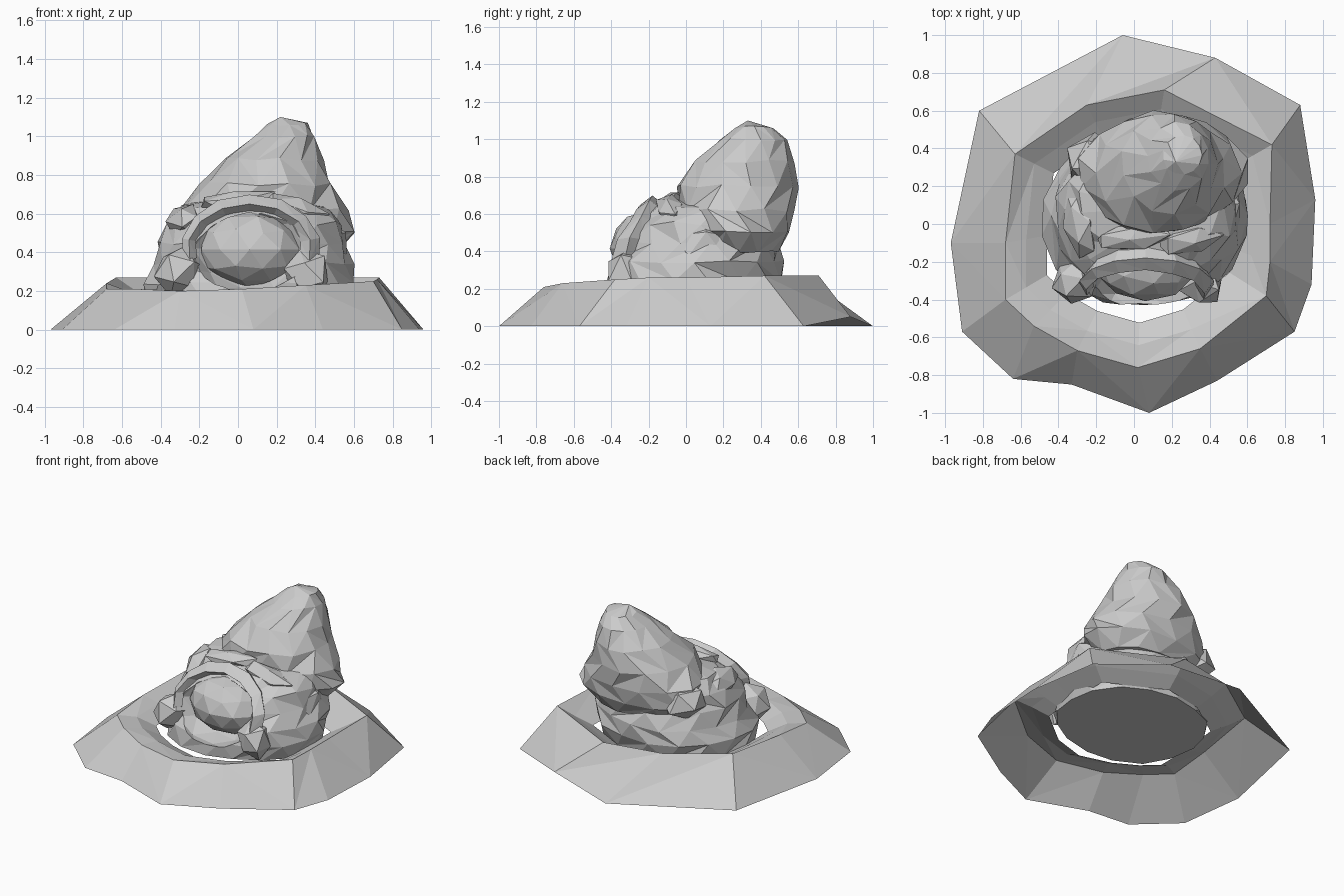
import bpy, bmesh, math, random
from mathutils import Vector, Euler

if "Cube" in bpy.data.objects:
    bpy.data.objects.remove(bpy.data.objects["Cube"])

random.seed(7)


def finish(name, bm):
    bmesh.ops.recalc_face_normals(bm, faces=bm.faces)
    me = bpy.data.meshes.new(name)
    bm.to_mesh(me)
    bm.free()
    ob = bpy.data.objects.new(name, me)
    bpy.context.collection.objects.link(ob)
    return ob


def bridge(bm, rings):
    for a, b in zip(rings, rings[1:]):
        n = len(a)
        for i in range(n):
            j = (i + 1) % n
            if i % 2:
                bm.faces.new((a[i], a[j], b[j]))
                bm.faces.new((a[i], b[j], b[i]))
            else:
                bm.faces.new((a[i], a[j], b[i]))
                bm.faces.new((a[j], b[j], b[i]))


def stacked_rock(name, levels, tip, sides, rough):
    """Closed rock lofted through (z, x0, x1, y0, y1) outlines."""
    bm = bmesh.new()
    rings = []
    for k, (z, x0, x1, y0, y1) in enumerate(levels):
        ring = []
        for i in range(sides):
            a = math.tau * (i + 0.5 * (k % 2)) / sides
            r = 1 + random.uniform(-rough, rough)
            ring.append(bm.verts.new((
                (x0 + x1) / 2 + (x1 - x0) / 2 * r * math.cos(a),
                (y0 + y1) / 2 + (y1 - y0) / 2 * r * math.sin(a),
                z + random.uniform(-rough, rough) * 0.3)))
        rings.append(ring)
    bridge(bm, rings)
    bm.faces.new(rings[0])
    top = bm.verts.new(tip)
    for i in range(sides):
        bm.faces.new((rings[-1][i], rings[-1][(i + 1) % sides], top))
    return finish(name, bm)


def stone(name, loc, size, rot=(0, 0, 0), rough=0.08, sub=2):
    bm = bmesh.new()
    bmesh.ops.create_icosphere(bm, subdivisions=sub, radius=1)
    e = Euler(rot)
    for v in bm.verts:
        p = v.co * (1 + random.uniform(-rough, rough))
        p = Vector((p.x * size[0], p.y * size[1], p.z * size[2]))
        p.rotate(e)
        v.co = p + Vector(loc)
    return finish(name, bm)


# Crater-shaped base: foot, rim, sloping floor, open in the middle and below
foot = [(-.06, 1, 0), (.43, .88, .05), (.88, .63, 0), (.96, .13, 0), (.94, -.32, 0),
        (.85, -.57, 0), (.44, -.83, 0), (.08, -1, 0), (-.33, -.85, 0), (-.64, -.82, 0),
        (-.91, -.57, 0), (-.97, -.1, 0), (-.82, .6, 0)]
rim = [(-.25, .63, .27), (.16, .71, .27), (.73, .42, .27), (.72, 0, .26), (.72, -.2, .26),
       (.70, -.38, .25), (.35, -.66, .23), (.02, -.76, .21), (-.3, -.67, .2), (-.53, -.54, .21),
       (-.68, -.4, .21), (-.68, -.1, .24), (-.63, .37, .27)]


def inset(pts, s, z):
    return [(.05 + (x - .05) * s, .03 + (y - .03) * s, z) for x, y, _ in pts]


bm = bmesh.new()
bridge(bm, [[bm.verts.new(p) for p in ring]
            for ring in (foot, rim, inset(rim, .85, .2), inset(rim, .7, .14))])
finish("crater_base", bm)

# Squat lower mound
mound = stacked_rock("lower_mound", [
    (.13, -.48, .56, -.44, .49), (.24, -.49, .60, -.45, .52), (.34, -.45, .60, -.43, .52),
    (.45, -.41, .56, -.39, .50), (.55, -.37, .54, -.30, .46), (.64, -.29, .46, -.17, .40)],
    (.06, .08, .71), 16, .035)

# Hollow in the front of the mound
cutter = stone("hollow_cutter", (.06, -.37, .42), (.30, .23, .24), rough=.05)
cutter.hide_render = True
mod = mound.modifiers.new("hollow", 'BOOLEAN')
mod.operation = 'DIFFERENCE'
mod.solver = 'EXACT'
mod.object = cutter
bpy.context.view_layer.objects.active = mound
bpy.ops.object.modifier_apply(modifier="hollow")
bpy.data.objects.remove(cutter)

# Leaning peak
stacked_rock("leaning_peak", [
    (.40, -.18, .50, .06, .50), (.50, -.30, .61, .00, .56), (.62, -.30, .56, -.05, .59),
    (.75, -.20, .49, -.06, .60), (.88, -.07, .44, .05, .59), (1.0, .07, .40, .18, .54),
    (1.06, .15, .36, .26, .47)], (.22, .33, 1.10), 13, .035)

# Boulder in the hollow
stone("boulder", (.06, -.22, .415), (.265, .185, .195), rough=.04)

# Ridge arching over the hollow
bm = bmesh.new()
rings = []
for k in range(9):
    a = math.radians(-15 + k * 210 / 8)
    c, s = math.cos(a), math.sin(a)
    cx, cz = .06 + .32 * c, .42 + .23 * s
    cy = -.33 + .15 * max(s, 0)
    w = random.uniform(.035, .055)
    rings.append([bm.verts.new((cx + w * math.cos(t) * c, cy + w * 1.3 * math.sin(t),
                                cz + w * math.cos(t) * s))
                  for t in (0, math.tau * .25, math.tau * .5, math.tau * .75)])
bridge(bm, rings)
bm.faces.new(rings[0])
bm.faces.new(rings[-1])
finish("hollow_ridge", bm)

# Loose slabs wedged around the mound
slabs = [((-.31, -.30, .30), (.13, .12, .14), (0, .3, .3)),
         ((.36, -.32, .28), (.12, .12, .14), (0, -.3, -.3)),
         ((-.28, .00, .56), (.09, .20, .10), (0, .5, .2)),
         ((-.22, .33, .52), (.15, .16, .13), (0, .4, -.5)),
         ((-.02, -.07, .67), (.22, .07, .05), (.3, -.1, .1)),
         ((.30, -.08, .62), (.18, .08, .07), (.4, .3, .2)),
         ((.48, .10, .42), (.10, .20, .14), (0, -.2, .1))]
for i, (loc, size, rot) in enumerate(slabs):
    stone(f"slab_{i + 1}", loc, size, rot, rough=.12, sub=1)
